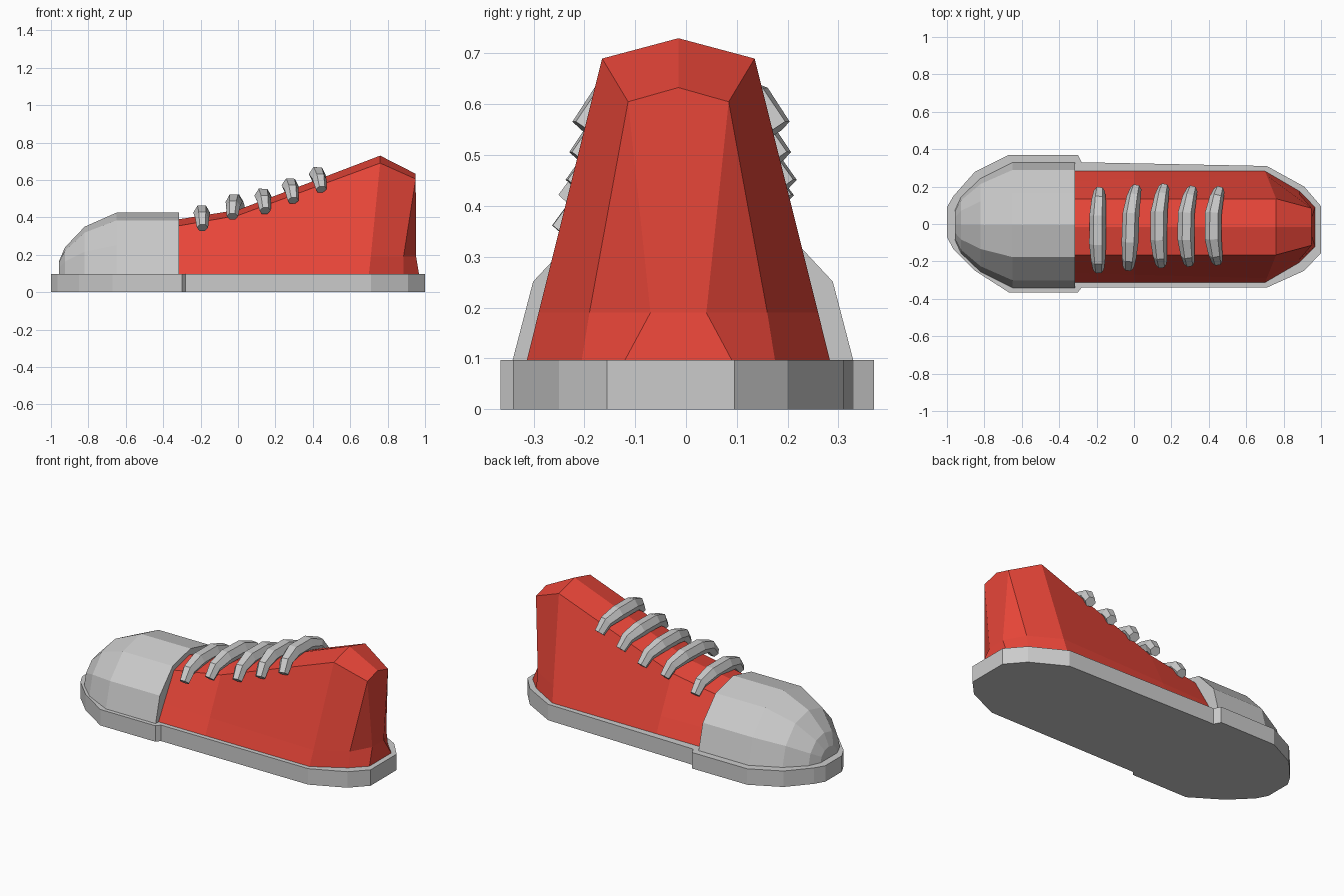
import bpy, bmesh

if "Cube" in bpy.data.objects:
    bpy.data.objects.remove(bpy.data.objects["Cube"])

def finish(name, bm, mat=None):
    bmesh.ops.remove_doubles(bm, verts=bm.verts, dist=0.0005)
    bmesh.ops.recalc_face_normals(bm, faces=bm.faces)
    me = bpy.data.meshes.new(name)
    bm.to_mesh(me)
    bm.free()
    ob = bpy.data.objects.new(name, me)
    bpy.context.collection.objects.link(ob)
    if mat:
        me.materials.append(mat)
    return ob

def loft(rows):
    """Skin a list of equally long point rows and return the bmesh and vertex rows."""
    bm = bmesh.new()
    vs = [[bm.verts.new(p) for p in r] for r in rows]
    for a, b in zip(vs, vs[1:]):
        for i in range(len(a) - 1):
            bm.faces.new((a[i], a[i + 1], b[i + 1], b[i]))
    return bm, vs

red = bpy.data.materials.new("red")
red.diffuse_color = (0.8, 0.06, 0.04, 1)
red.use_nodes = True
red.node_tree.nodes["Principled BSDF"].inputs["Base Color"].default_value = red.diffuse_color

# Sole: outline extruded upward
outline = [(-1, .09), (-.965, .15), (-.85, .28), (-.67, .37), (-.30, .37), (-.28, .33),
           (.71, .31), (.91, .20), (1, .095), (1, -.155), (.91, -.25), (.71, -.34),
           (-.28, -.34), (-.30, -.365), (-.67, -.365), (-.85, -.25), (-.965, -.135), (-1, -.07)]
bm = bmesh.new()
base = bm.faces.new([bm.verts.new((x, y, 0)) for x, y in outline])
ext = bmesh.ops.extrude_face_region(bm, geom=[base], use_keep_orig=True)
for v in ext["geom"]:
    if isinstance(v, bmesh.types.BMVert):
        v.co.z = 0.097
finish("sole", bm)

# Toe cap: faceted arch sections shrinking toward the tip (x, half width, height)
arch = [(-1, 0), (-.88, .47), (-.51, .875), (0, 1), (.51, .875), (.88, .47), (1, 0)]
stations = [(-.315, .335, .425), (-.65, .335, .425), (-.82, .25, .35),
            (-.925, .15, .24), (-.957, .08, .165)]
rows = [[(x, -.006 + w * a, .097 + (h - .097) * b) for a, b in arch] for x, w, h in stations]
bm, vs = loft(rows)
bm.faces.new(vs[0])
bm.faces.new(vs[-1])
finish("toe_cap", bm)

# Upper: three half-levels from front to heel centre, mirrored in y
CY = -.015
levels = [
    [(-.315, .298, .097), (0, .298, .097), (.70, .298, .097), (.885, .19, .097), (.968, .105, .097)],
    [(-.315, .246, .19), (0, .256, .19), (.71, .275, .19), (.885, .175, .19), (.952, .055, .19)],
    [(-.315, .15, .355), (0, .15, .41), (.76, .15, .69), (.95, .099, .605), (.95, .099, .605)],
]
ridge = [(-.315, 0, .39), (0, 0, .44), (.76, 0, .73), (.95, 0, .633), (.95, 0, .633)]

def around(row):
    return [(x, y + CY, z) for x, y, z in row] + [(x, CY - y, z) for x, y, z in reversed(row)]

bm, vs = loft([around(r) for r in levels])
top = vs[-1]
rv = [bm.verts.new((x, y + CY, z)) for x, y, z in ridge]
n = len(ridge)
for i in range(3):
    bm.faces.new((top[i], top[i + 1], rv[i + 1], rv[i]))
    j = 2 * n - 1 - i
    bm.faces.new((top[j], rv[i], rv[i + 1], top[j - 1]))
# heel edge triangle, front and bottom closures
bm.faces.new((top[n - 1], rv[3], top[n]))
bm.faces.new([r[0] for r in vs] + [rv[0]] + [r[-1] for r in reversed(vs)])
bm.faces.new(vs[0])
finish("upper", bm, red)

# Laces: tapered six-sided arcs (x back, x middle, x front, top z, centre y, half span)
laces = [(-.185, -.195, -.19, .47, -.033, .21), (.01, -.02, -.03, .53, -.02, .21),
         (.16, .13, .145, .56, -.01, .205), (.31, .275, .295, .615, -.012, .195),
         (.455, .42, .445, .675, -.01, .19)]
arc = [(-1, .125, .030), (-.78, .07, .038), (-.35, .046, .045),
       (.35, .046, .045), (.78, .07, .038), (1, .125, .030)]
for k, (xb, xm, xf, zt, cy, half) in enumerate(laces):
    cu = bpy.data.curves.new("lace", "CURVE")
    cu.dimensions = "3D"
    cu.bevel_depth = 1.0
    cu.bevel_resolution = 1
    cu.use_fill_caps = True
    sp = cu.splines.new("POLY")
    sp.use_smooth = False
    sp.points.add(len(arc) - 1)
    for p, (t, drop, r) in zip(sp.points, arc):
        x = xm + ((xb if t > 0 else xf) - xm) * t * t
        p.co = (x, cy + half * t, zt - drop, 1)
        p.radius = r
    ob = bpy.data.objects.new(f"lace_{k + 1}", cu)
    bpy.context.collection.objects.link(ob)
